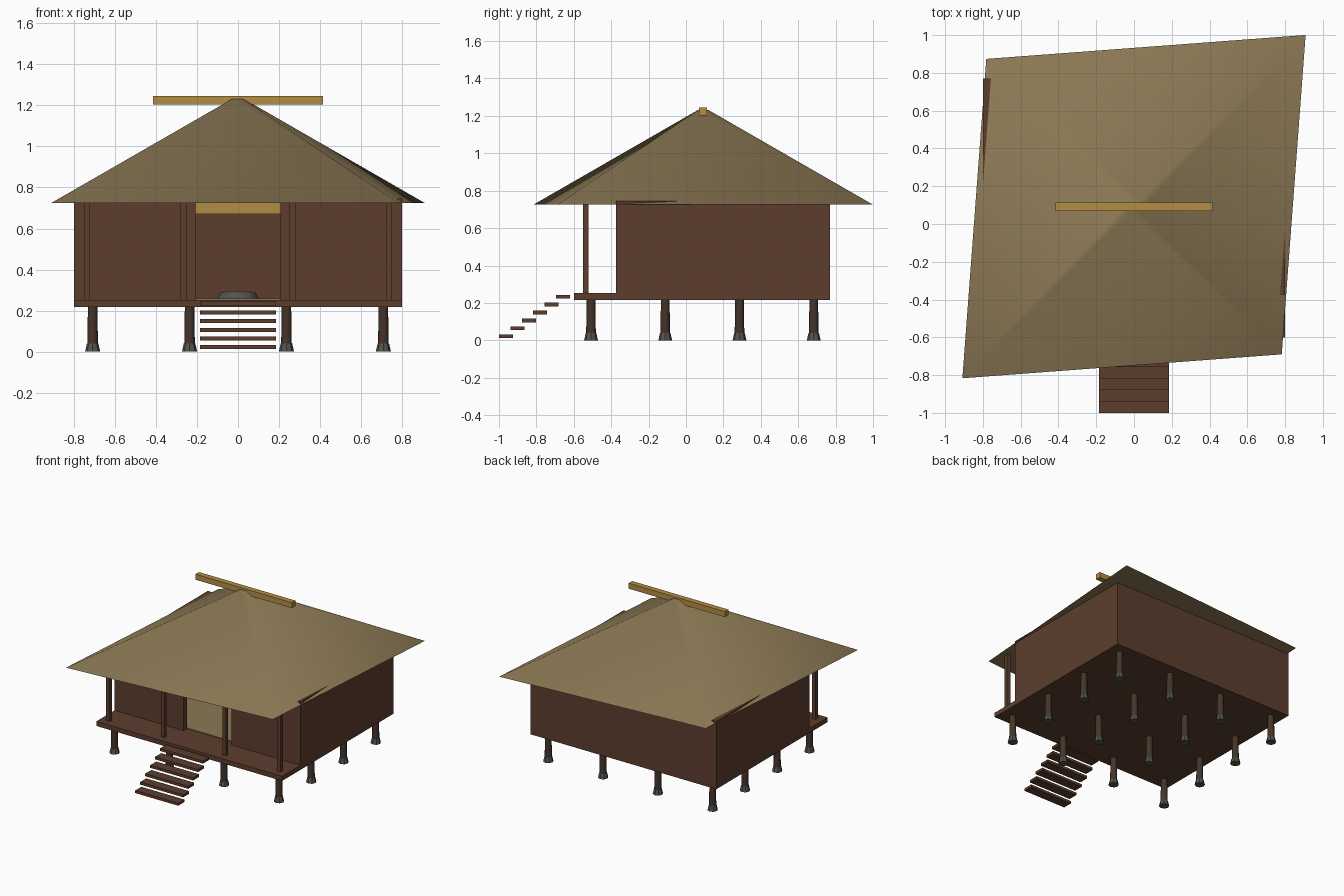
import bpy, bmesh, math
from mathutils import Matrix

cube = bpy.data.objects.get("Cube")
if cube:
    bpy.data.objects.remove(cube, do_unlink=True)


def material(name, r, g, b):
    m = bpy.data.materials.new(name)
    m.use_nodes = True
    m.diffuse_color = (r, g, b, 1)
    m.node_tree.nodes["Principled BSDF"].inputs["Base Color"].default_value = (r, g, b, 1)
    return m


brown = material("brown wood", 0.107, 0.048, 0.027)
dark = material("dark wood", 0.06, 0.034, 0.022)
thatch = material("thatch", 0.26, 0.19, 0.09)
gold = material("golden straw", 0.45, 0.27, 0.06)
stone = material("grey stone", 0.085, 0.085, 0.08)


def finish(name, bm, mat, smooth=0):
    mesh = bpy.data.meshes.new(name)
    bm.to_mesh(mesh)
    bm.free()
    mesh.materials.append(mat)
    ob = bpy.data.objects.new(name, mesh)
    bpy.context.collection.objects.link(ob)
    if smooth:
        bpy.ops.object.select_all(action='DESELECT')
        ob.select_set(True)
        bpy.context.view_layer.objects.active = ob
        bpy.ops.object.shade_smooth_by_angle(angle=math.radians(smooth))
    return ob


def box(name, mat, x, y, z):
    """Box spanning the (low, high) pairs on each axis."""
    bm = bmesh.new()
    size = [b - a for a, b in (x, y, z)]
    mid = [(a + b) / 2 for a, b in (x, y, z)]
    bmesh.ops.create_cube(bm, size=1, matrix=Matrix.Translation(mid) @ Matrix.Diagonal(size + [1]))
    return finish(name, bm, mat)


def cone(name, mat, x, y, z, r1, r2, sides=12, smooth=40, turn=None):
    """Tapered cylinder between the heights in z."""
    bm = bmesh.new()
    place = Matrix.Translation((x, y, sum(z) / 2)) @ (turn or Matrix())
    bmesh.ops.create_cone(bm, cap_ends=True, segments=sides, radius1=r1, radius2=r2,
                          depth=z[1] - z[0], matrix=place)
    return finish(name, bm, mat, smooth)


# Platform and straw mat floor
FLOOR, TOP, FRONT, BACK, T = 0.253, 0.745, -0.375, 0.77, 0.04
box("platform", brown, (-0.8, 0.8), (-0.6, BACK), (0.217, FLOOR))
box("floor_mat", thatch, (-0.76, 0.76), (FRONT + T, BACK - T), (FLOOR, 0.26))

# Stilts on stone footings
for i in range(4):
    for j in range(4):
        x, y = -0.708 + 0.472 * i, -0.508 + 0.397 * j
        cone("stilt", dark, x, y, (0.03, 0.22), 0.026, 0.023)
        cone("footing", stone, x, y, (0, 0.04), 0.037, 0.028, 8, 30)

# Walls with a central doorway
walls = (0.25, TOP)
for side, s in (("left", 1), ("right", -1)):
    box(side + "_wall", brown, sorted((s * 0.8, s * (0.8 - T))), (FRONT, BACK), walls)
    box(side + "_front_wall", brown, sorted((s * 0.205, s * (0.8 - T))), (FRONT, FRONT + T), walls)
box("back_wall", brown, (T - 0.8, 0.8 - T), (BACK - T, BACK), walls)
box("door_lintel", gold, (-0.205, 0.205), (FRONT + 0.005, FRONT + T), (0.67, TOP))

# Porch posts
for x in (-0.735, -0.265, 0.265, 0.735):
    box("porch_post", brown, (x - 0.015, x + 0.015), (-0.55, -0.52), (FLOOR, 0.74))

# Open stair treads
for i in range(6):
    y, z = -1 + 0.061 * i, 0.012 + 0.0423 * i
    box("stair_tread", brown, (-0.185, 0.185), (y, y + 0.075), (z, z + 0.02))

# Hearth
cone("hearth", stone, 0, 0.2, (0.26, 0.288), 0.1, 0.085)
cone("hearth_straw", gold, 0, 0.2, (0.286, 0.294), 0.07, 0.06)

# Four-sided roof, stretched along one diagonal, and its ridge beam
skew = Matrix.Rotation(math.radians(45), 4, 'Z') @ Matrix.Diagonal((1.285, 1.106, 1, 1))
cone("roof", thatch, 0, 0.092, (0.725, 1.232), 1, 0.03, 4, 60, skew)
box("ridge_beam", gold, (-0.415, 0.415), (0.07, 0.113), (1.203, 1.246))
